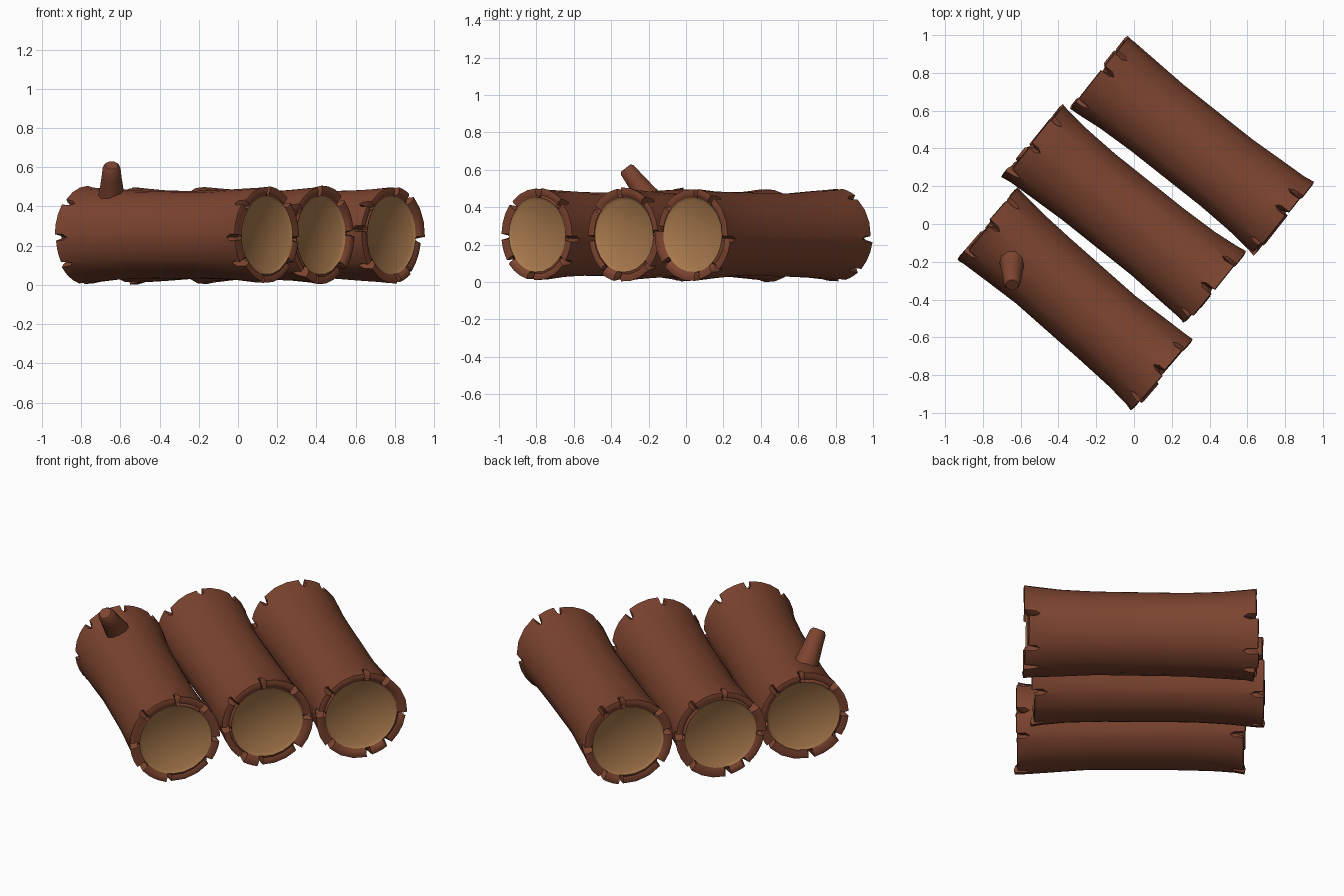
import bpy, bmesh, math, random
from mathutils import Vector, Matrix

if "Cube" in bpy.data.objects:
    bpy.data.objects.remove(bpy.data.objects["Cube"])

def material(name, rgb):
    m = bpy.data.materials.new(name)
    m.diffuse_color = (*rgb, 1)
    m.use_nodes = True
    m.node_tree.nodes["Principled BSDF"].inputs["Base Color"].default_value = m.diffuse_color
    return m

BARK = material("bark brown", (0.205, 0.058, 0.029))
WOOD = material("cut wood tan", (0.40, 0.195, 0.075))

def finish(bm, name, mats, angle):
    bmesh.ops.recalc_face_normals(bm, faces=bm.faces)
    me = bpy.data.meshes.new(name)
    bm.to_mesh(me)
    bm.free()
    for m in mats:
        me.materials.append(m)
    me.shade_smooth()
    me.set_sharp_from_angle(angle=math.radians(angle))
    ob = bpy.data.objects.new(name, me)
    bpy.context.collection.objects.link(ob)
    return ob

# profile of one log end: (distance from end, radius), cut face outward
# to the flared bark lip, then along the bark to the waist
PROFILE = [(0.034, 0.185), (0.022, 0.200), (0.006, 0.212), (0.0, 0.230),
           (0.004, 0.250), (0.065, 0.243), (0.20, 0.233), (0.40, 0.224)]

def columns(rng):
    """Angles round the rim: (angle, is_notch, flap number), with narrow cracks."""
    cols, n = [], 8
    cracks = [(k + rng.uniform(-0.22, 0.22)) * math.tau / n for k in range(n)]
    for k, a in enumerate(cracks):
        b = cracks[(k + 1) % n] + (math.tau if k == n - 1 else 0)
        w = 0.065
        cols.append((a, True, k))
        lo, hi = a + w, b - w
        for i in range(4):
            cols.append((lo + (hi - lo) * i / 3, False, k))
    return cols

def log(name, start, end, seed):
    rng = random.Random(seed)
    start, end = Vector(start), Vector(end)
    half = (end - start).length / 2
    cols = columns(rng)
    shift = [[rng.uniform(0, 0.026) for _ in range(8)] for _ in (0, 1)]
    lift = [[rng.uniform(-0.008, 0.004) for _ in range(8)] for _ in (0, 1)]
    depth = [[rng.uniform(0.035, 0.065) for _ in range(8)] for _ in (0, 1)]
    bm = bmesh.new()

    def ring(side, j):
        d, r = PROFILE[j]
        s, verts = (-1, 1)[side], []
        for a, notch, k in cols:
            dd, rr = d, r
            if 2 <= j <= 4:                      # torn bark lip
                if notch:
                    dd, rr = depth[side][k] + 0.002 * j, 0.200 + 0.006 * (j - 2)
                else:
                    dd += shift[side][k]
                    rr += lift[side][k] * (j - 1) / 3
            elif j == 5 and notch:
                dd, rr = 0.09, r - 0.004
            elif j > 5:                          # gentle waviness
                rr += 0.004 * math.sin(3 * a + seed + s * j)
            verts.append(bm.verts.new((s * (half - dd), rr * math.cos(a), rr * math.sin(a))))
        return verts

    n = len(PROFILE)
    rings = [ring(0, j) for j in range(n)] + [ring(1, j) for j in reversed(range(n))]
    c = len(cols)
    for i, (p, q) in enumerate(zip(rings, rings[1:])):
        for k in range(c):
            f = bm.faces.new((p[k], p[(k + 1) % c], q[(k + 1) % c], q[k]))
            f.material_index = 1 if i in (0, 2 * n - 2) else 0
    for r in (rings[0], rings[-1]):              # cut faces
        bm.faces.new(r).material_index = 1
    ob = finish(bm, name, (BARK, WOOD), 40)
    ax = end - start
    ob.matrix_world = (Matrix.Translation((start + end) / 2)
                       @ Matrix.Rotation(math.atan2(ax.y, ax.x), 4, 'Z'))

Z = 0.253
log("front_log", (-0.785, 0.01, Z), (0.165, -0.81, Z), 3)
log("middle_log", (-0.55, 0.45, Z), (0.44, -0.345, Z), 5)
log("back_log", (-0.195, 0.81, Z), (0.80, 0.022, Z), 8)

# branch stub leaning forward out of the front log
base, tip = Vector((-0.645, -0.17, 0.41)), Vector((-0.645, -0.322, 0.61))
axis = tip - base
bm = bmesh.new()
rows = []
for t, r in ((0, 0.076), (0.35, 0.062), (0.7, 0.051), (0.94, 0.045), (1.0, 0.034)):
    rows.append([bm.verts.new((r * math.cos(i * math.tau / 10), r * math.sin(i * math.tau / 10),
                               t * axis.length)) for i in range(10)])
for p, q in zip(rows, rows[1:]):
    for i in range(10):
        bm.faces.new((p[i], p[(i + 1) % 10], q[(i + 1) % 10], q[i]))
bm.faces.new(rows[0])
bm.faces.new(rows[-1])
stub = finish(bm, "branch_stub", (BARK,), 40)
stub.matrix_world = Matrix.Translation(base) @ axis.to_track_quat('Z', 'Y').to_matrix().to_4x4()
